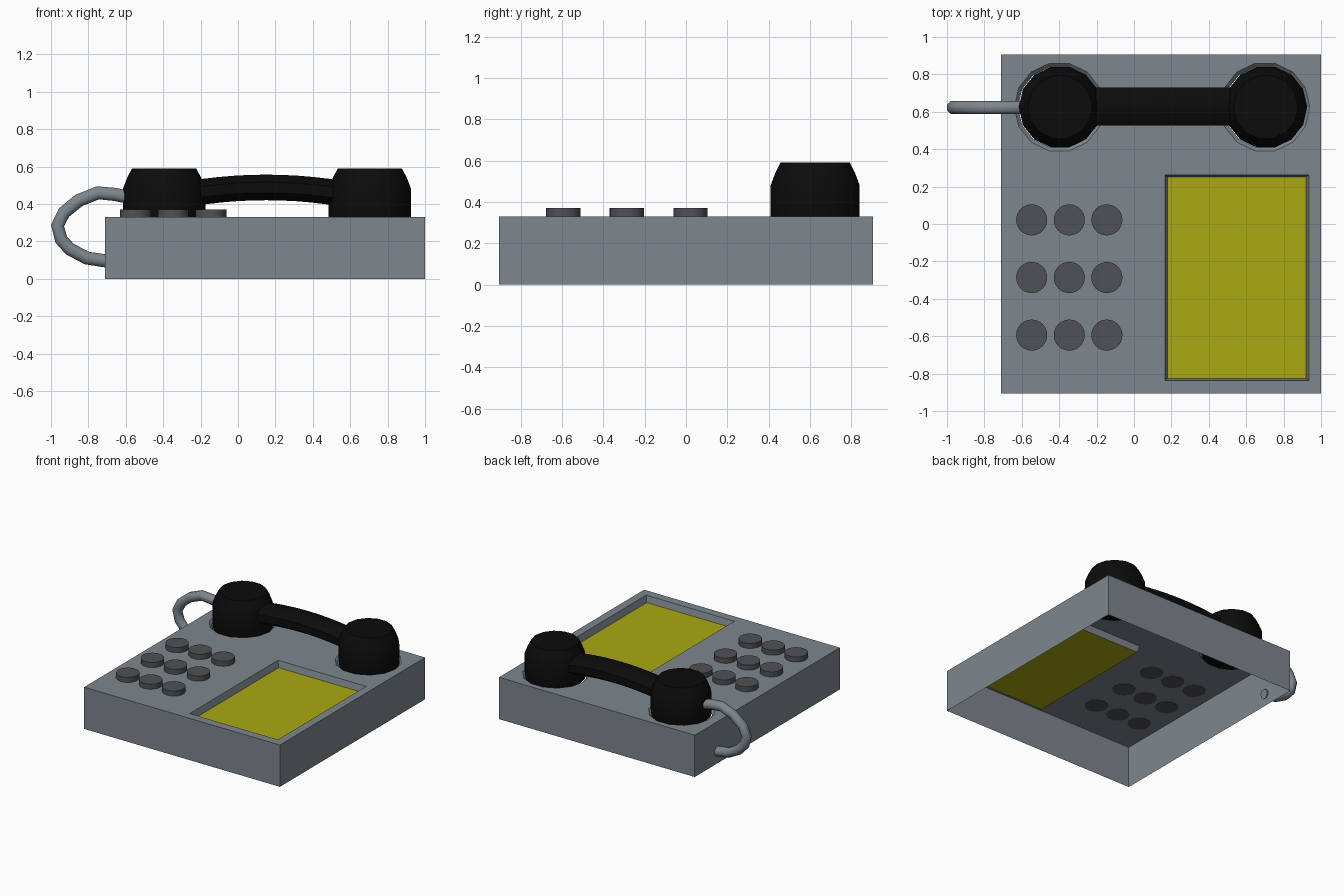
import bpy, bmesh, math
from mathutils import Vector

if "Cube" in bpy.data.objects:
    bpy.data.objects.remove(bpy.data.objects["Cube"])


def material(name, rgb):
    m = bpy.data.materials.new(name)
    m.diffuse_color = (*rgb, 1)
    m.use_nodes = True
    m.node_tree.nodes["Principled BSDF"].inputs["Base Color"].default_value = m.diffuse_color
    return m


GREY = material("blue grey", (0.205, 0.24, 0.27))
YELLOW = material("yellow", (0.40, 0.395, 0.005))
DARK = material("dark grey", (0.08, 0.083, 0.092))
BLACK = material("black", (0.0035, 0.0035, 0.0035))


def finish(bm, name, *mats, smooth=None):
    bmesh.ops.recalc_face_normals(bm, faces=bm.faces)
    me = bpy.data.meshes.new(name)
    bm.to_mesh(me)
    bm.free()
    for m in mats:
        me.materials.append(m)
    ob = bpy.data.objects.new(name, me)
    bpy.context.collection.objects.link(ob)
    if smooth:
        bpy.ops.object.select_all(action='DESELECT')
        ob.select_set(True)
        bpy.context.view_layer.objects.active = ob
        bpy.ops.object.shade_smooth_by_angle(angle=math.radians(smooth))
    return ob


def loft(rings):
    """Skin a list of closed rings of points and cap both ends."""
    bm = bmesh.new()
    loops = [[bm.verts.new(p) for p in r] for r in rings]
    n = len(loops[0])
    for a, b in zip(loops, loops[1:]):
        for i in range(n):
            j = (i + 1) % n
            bm.faces.new((a[i], a[j], b[j], b[i]))
    bm.faces.new(loops[0])
    bm.faces.new(loops[-1])
    return bm


def circle(x, y, z, r, n):
    return [(x + r * math.cos(2 * math.pi * i / n),
             y + r * math.sin(2 * math.pi * i / n), z) for i in range(n)]


def rect(x0, x1, y0, y1, z):
    return [(x0, y0, z), (x1, y0, z), (x1, y1, z), (x0, y1, z)]


def turned(x, y, profile, n):
    return loft([circle(x, y, z, r, n) for r, z in profile])


def sweep(path, y, ry, rn, n):
    """Elliptical tube along an xz path at constant y."""
    pts = [Vector((x, y, z)) for x, z in path]
    rings = []
    for i, p in enumerate(pts):
        t = (pts[min(i + 1, len(pts) - 1)] - pts[max(i - 1, 0)]).normalized()
        side = Vector((0, 1, 0))
        up = t.cross(side)
        rings.append([p + side * ry * math.cos(a) + up * rn * math.sin(a)
                      for a in (2 * math.pi * (k + 0.5) / n for k in range(n))])
    return loft(rings)


TOP = 0.33
HAND_Y = 0.625
ENDS = {"left": -0.40, "right": 0.70}

# Body: box with a screen recess and two cradle holes, open underneath
body = finish(loft([rect(-0.71, 1, -0.905, 0.905, z) for z in (0, TOP)]), "body", GREY, YELLOW)
cutters = [finish(loft([rect(0.18, 0.92, -0.825, 0.25, 0.28),
                        rect(0.165, 0.935, -0.838, 0.263, TOP),
                        rect(0.165, 0.935, -0.838, 0.263, TOP + 0.1)]), "screen_cutter", GREY)]
for side, x in ENDS.items():
    cutters.append(finish(turned(x, HAND_Y, [(0.22, 0.31), (0.24, TOP), (0.24, TOP + 0.1)], 14),
                          side + "_cradle_cutter", GREY))
for c in cutters:
    mod = body.modifiers.new("cut", 'BOOLEAN')
    mod.operation = 'DIFFERENCE'
    mod.solver = 'EXACT'
    mod.object = c
    c.hide_render = True
bpy.context.view_layer.update()
cut = bpy.data.meshes.new_from_object(
    body.evaluated_get(bpy.context.evaluated_depsgraph_get()))
body.modifiers.clear()
body.data = cut
cut.materials.clear()
cut.materials.append(GREY)
cut.materials.append(YELLOW)
for c in cutters:
    bpy.data.objects.remove(c)
bm = bmesh.new()
bm.from_mesh(cut)
for f in bm.faces:
    c = f.calc_center_median()
    flat = abs(f.normal.z) > 0.9
    f.material_index = int(flat and abs(c.z - 0.28) < 0.005)
open_faces = [f for f in bm.faces if abs(f.normal.z) > 0.9
              and (f.calc_center_median().z < 0.01
                   or abs(f.calc_center_median().z - 0.31) < 0.005)]
bmesh.ops.delete(bm, geom=open_faces, context='FACES')
bm.to_mesh(cut)
bm.free()

# Keypad
for row in range(3):
    for col in range(3):
        finish(turned(-0.547 + 0.201 * col, 0.022 - 0.308 * row,
                      [(0.083, TOP - 0.003), (0.083, 0.37)], 32),
               f"button_{row + 1}_{col + 1}", DARK, smooth=30)

# Handset ends
for side, x in ENDS.items():
    finish(turned(x + 0.005, HAND_Y,
                  [(0.215, 0.305), (0.221, TOP), (0.221, 0.48), (0.198, 0.54), (0.172, 0.59)], 14),
           f"handset_{side}_end", BLACK, smooth=40)

# Arched handset grip
grip = [(-0.26 + 0.82 * i / 10, 0.489 - 0.034 * ((i - 5) / 5) ** 2) for i in range(11)]
finish(sweep(grip, 0.628, 0.11, 0.074, 8), "handset_grip", BLACK, smooth=50)

# Cord looping from the handset to the side of the body
cord = [(-0.60, 0.44), (-0.66, 0.452), (-0.75, 0.46), (-0.85, 0.42), (-0.93, 0.355),
        (-0.965, 0.285), (-0.945, 0.21), (-0.90, 0.16), (-0.81, 0.112), (-0.70, 0.095)]
finish(sweep(cord, 0.622, 0.038, 0.038, 8), "cord", GREY, smooth=50)
